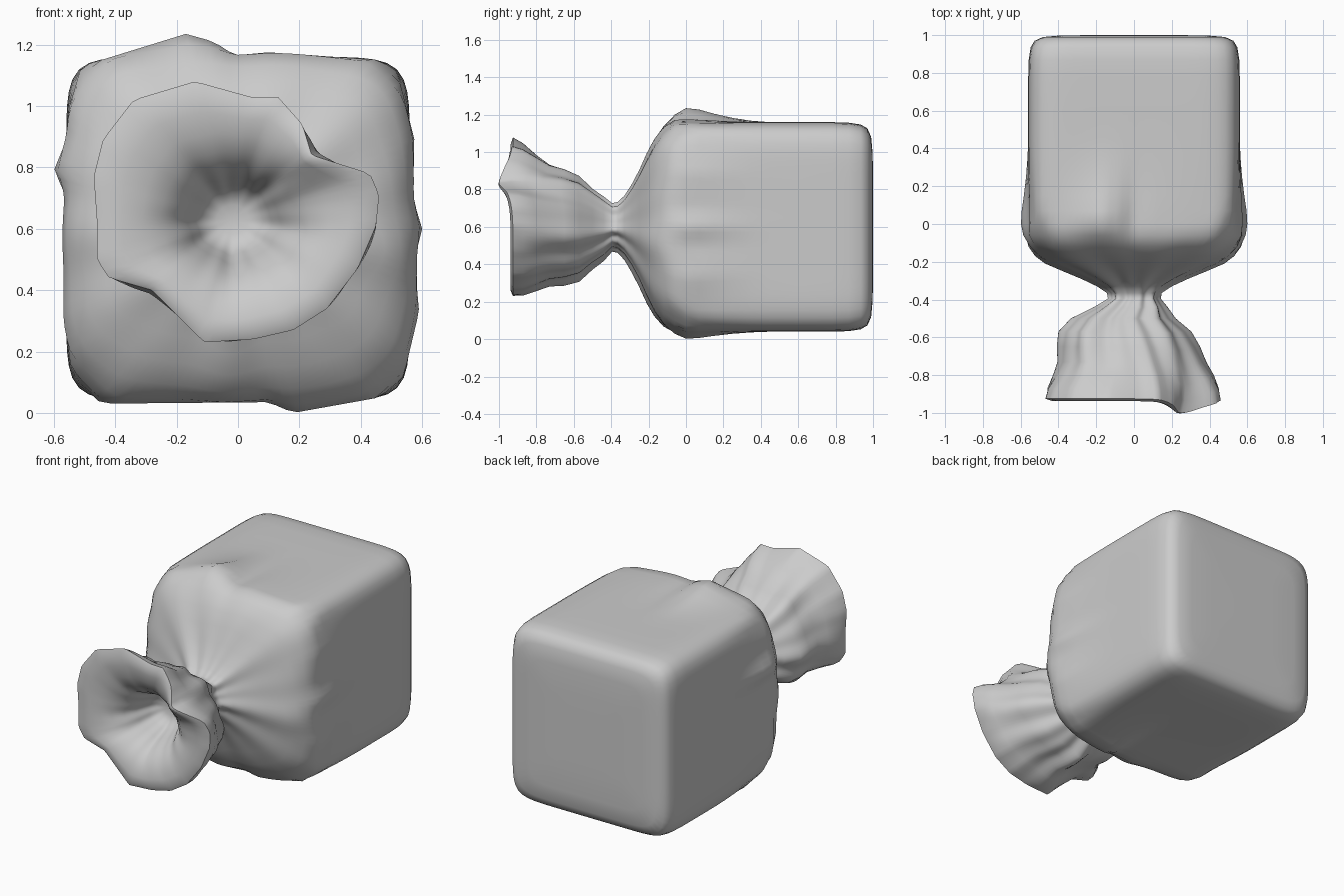
import bpy, bmesh, math, random

if "Cube" in bpy.data.objects:
    bpy.data.objects.remove(bpy.data.objects["Cube"])

random.seed(4)
N = 120
ANG = [2 * math.pi * i / N for i in range(N)]

# Outlines (x, z) of the open mouth and of the rumpled front rim of the body
MOUTH = [(-.14, 1.08), (.04, 1.03), (.13, 1.03), (.21, .94), (.24, .84), (.43, .78), (.46, .71),
         (.45, .61), (.39, .47), (.29, .34), (.18, .27), (.05, .24), (-.11, .23), (-.28, .40),
         (-.42, .44), (-.46, .50), (-.46, .63), (-.47, .77), (-.44, .89), (-.34, 1.02)]
RIM = [(-.17, 1.235), (-.08, 1.21), (-.01, 1.165), (.10, 1.175), (.46, 1.15), (.52, 1.11),
       (.575, .89), (.57, .70), (.60, .60), (.575, .50), (.59, .33), (.54, .12), (.46, .05),
       (.18, 0), (.10, .035), (-.45, .03), (-.545, .15), (-.565, .30), (-.555, .70),
       (-.60, .79), (-.555, .90), (-.555, .98), (-.51, 1.13)]


def polar(points, cz):
    """Distance from (0, cz) to the closed outline for every sample angle."""
    out = []
    for a in ANG:
        c, s = math.cos(a), math.sin(a)
        best = 0
        for (x1, z1), (x2, z2) in zip(points, points[1:] + points[:1]):
            z1, z2 = z1 - cz, z2 - cz
            d1, d2 = c * z1 - s * x1, c * z2 - s * x2
            if d1 * d2 <= 0 and d1 != d2:
                t = d1 / (d1 - d2)
                best = max(best, c * (x1 + t * (x2 - x1)) + s * (z1 + t * (z2 - z1)))
        out.append(best)
    return out


def superellipse(hx, hz, p):
    return [(abs(math.cos(a) / hx) ** p + abs(math.sin(a) / hz) ** p) ** (-1 / p) for a in ANG]


def mix(a, b, w):
    return [u + (v - u) * w for u, v in zip(a, b)]


# Pleat pattern shared by all gathered rings
WAVES = [(5, random.uniform(0, 6), .5), (8, random.uniform(0, 6), .6), (13, random.uniform(0, 6), .4)]


def pleat(r, amp):
    return [v + amp * sum(k * math.cos(n * a + ph) for n, ph, k in WAVES) for v, a in zip(r, ANG)]


box = superellipse(.56, .56, 9)
rim = polar(RIM, .60)
mouth = polar(MOUTH, .63)
rings = []   # (y, centre x, centre z, radii, forward pull of the lip corner)

# Box-shaped closed end, from the back to the front
for y, s in [(1, .02), (1, .4), (.998, .7), (.99, .86), (.97, .94), (.935, .977), (.87, .995),
             (.78, 1), (.6, 1), (.45, 1)]:
    rings.append((y, 0, .6, [r * s for r in box], 0))
for y, w, cap in [(.35, .1, .76), (.25, .3, .755), (.15, .6, .745), (.07, .9, .73), (0, 1, .71)]:
    rings.append((y, 0, .6, [min(r, cap) for r in mix(box, rim, w)], 0))

# Shoulder gathering into the tied neck: y, half width, half height, squareness, rim share, pleat
for y, hx, hz, p, w, amp in [(-.06, .58, .56, 4, .5, .004), (-.12, .55, .515, 3.3, .2, .009),
                             (-.17, .51, .455, 2.9, .06, .014), (-.21, .455, .385, 2.6, 0, .020),
                             (-.25, .36, .295, 2.4, 0, .022), (-.29, .265, .22, 2.2, 0, .020),
                             (-.33, .185, .16, 2, 0, .015), (-.365, .135, .128, 2, 0, .011),
                             (-.395, .13, .122, 2, 0, .011)]:
    radii = [min(r, .68) for r in mix(superellipse(hx, hz, p), rim, w)]
    rings.append((y, 0, .605, pleat(radii, amp), 0))

# Flared mouth: y, centre x, half width, half height, share of the mouth outline, pleat, pull
for y, cx, hx, hz, w, amp, pull in [(-.44, -.02, .18, .16, 0, .016, 0), (-.50, -.06, .26, .2, 0, .020, 0),
                                    (-.57, -.05, .32, .25, .1, .022, .1), (-.65, -.03, .34, .27, .2, .020, .3),
                                    (-.73, -.01, .35, .275, .3, .016, .5), (-.80, 0, .38, .30, .5, .012, .7),
                                    (-.87, 0, .43, .34, .8, .006, .85), (-.925, 0, .46, .4, 1, 0, 1)]:
    rings.append((y, cx, .6 + .03 * pull, pleat(mix(superellipse(hx, hz, 2.2), mouth, w), amp), pull))
lip = len(rings) - 1

# Inside of the mouth: a shallow puckered dish with a dimple: y, scale, pleat
for y, s, amp in [(-.938, .93, .001), (-.937, .82, .003), (-.922, .68, .005), (-.893, .55, .006),
                  (-.84, .43, .007), (-.77, .345, .006), (-.70, .28, .004), (-.655, .21, .002),
                  (-.64, .12, 0), (-.637, .02, 0)]:
    base = mix(superellipse(.43, .4, 2), mouth, max(0, s * 1.6 - .6))
    rings.append((y, -.02 * (1 - s), .63, pleat([r * s for r in base], amp), max(0, 2 * s - 1)))

bm = bmesh.new()
peak = math.atan2(.21, .26)
loops = []
for y, cx, cz, radii, pull in rings:
    loop = []
    for a, r in zip(ANG, radii):
        d = abs(a - peak)
        dy = -.075 * pull * math.exp(-(min(d, 2 * math.pi - d) / .35) ** 2)   # one lip corner juts forward
        loop.append(bm.verts.new((cx + r * math.cos(a), y + dy, cz + r * math.sin(a))))
    loops.append(loop)
for l1, l2 in zip(loops, loops[1:]):
    for i in range(N):
        j = (i + 1) % N
        bm.faces.new((l1[i], l1[j], l2[j], l2[i]))
bm.faces.new(loops[0][::-1])
bm.faces.new(loops[-1])
bmesh.ops.recalc_face_normals(bm, faces=bm.faces)
for f in bm.faces:
    f.smooth = True
for i in range(N):                                               # crisp lip edge
    bm.edges.get((loops[lip][i], loops[lip][(i + 1) % N])).smooth = False

mesh = bpy.data.meshes.new("tied_sack")
bm.to_mesh(mesh)
bm.free()
sack = bpy.data.objects.new("tied_sack", mesh)
bpy.context.collection.objects.link(sack)
